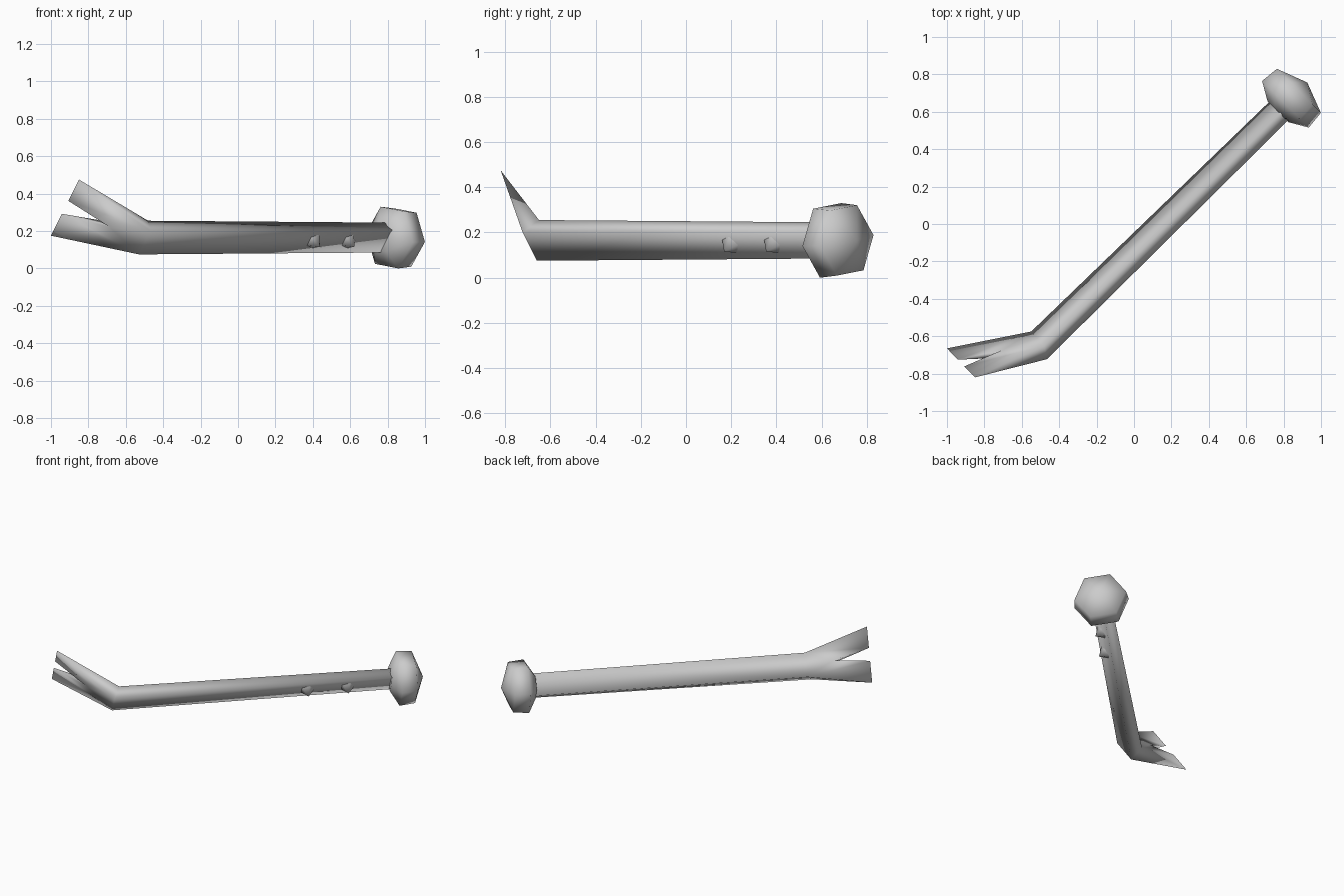
import bpy, bmesh
from math import sin, cos, pi, radians, sqrt
from mathutils import Vector

cube = bpy.data.objects.get("Cube")
if cube:
    bpy.data.objects.remove(cube, do_unlink=True)

steel = bpy.data.materials.new("grey_steel")
steel.use_nodes = True
grey = (0.6, 0.6, 0.6, 1)
steel.diffuse_color = grey
steel.node_tree.nodes["Principled BSDF"].inputs["Base Color"].default_value = grey


def place(a, u, z):
    """Tool space (along shaft, across shaft, up) to world space."""
    return Vector(((a + u) / sqrt(2), (a - u) / sqrt(2), z))


def finish(name, bm, angle):
    bmesh.ops.recalc_face_normals(bm, faces=bm.faces[:])
    mesh = bpy.data.meshes.new(name)
    bm.to_mesh(mesh)
    bm.free()
    mesh.materials.append(steel)
    obj = bpy.data.objects.new(name, mesh)
    bpy.context.collection.objects.link(obj)
    bpy.ops.object.select_all(action='DESELECT')
    obj.select_set(True)
    bpy.context.view_layer.objects.active = obj
    bpy.ops.object.shade_smooth_by_angle(angle=radians(angle))


def add_ring(bm, points):
    return [bm.verts.new(p) for p in points]


def bridge(bm, low, high):
    for i in range(len(low)):
        j = (i + 1) % len(low)
        bm.faces.new((low[i], low[j], high[j], high[i]))


# Shaft: a tilted rectangular bar; corners run top, right, bottom, left
bm = bmesh.new()
bend = add_ring(bm, [place(*c) for c in (
    (-0.80, 0.120, 0.255), (-0.84, 0.182, 0.200),
    (-0.841, 0.092, 0.075), (-0.795, 0.018, 0.130))])
end = add_ring(bm, [place(0.99, u, z) for u, z in (
    (0.135, 0.245), (0.191, 0.205), (0.106, 0.085), (0.050, 0.125))])
bridge(bm, bend, end)
bm.faces.new(end)
top, right, bottom, left = bend

# Claw: the bar narrows to a chisel edge with a V notch cut through it
edge_top = Vector((-0.85, -0.82, 0.475))
edge_low = Vector((-1.0, -0.665, 0.175))
tip_top, notch_top, notch_low, tip_low = [
    bm.verts.new(edge_top.lerp(edge_low, f)) for f in (0, 0.38, 0.61, 1)]
crotch = []
for high, low in ((top, left), (right, bottom)):
    middle = (high.co + low.co) / 2
    root = bm.verts.new(middle.lerp((edge_top + edge_low) / 2, 0.43))
    bm.faces.new((high, low, root))
    bm.faces.new((high, root, notch_top, tip_top))
    bm.faces.new((low, tip_low, notch_low, root))
    crotch.append(root)
bm.faces.new((top, right, tip_top))
bm.faces.new((left, bottom, tip_low))
for notch in (notch_top, notch_low):
    bm.faces.new((*crotch, notch))
finish("shaft_and_claw", bm, 180)

# Faceted six-sided knob at the far end
bm = bmesh.new()
turn = radians(22)
rings = []
for a, r in ((0.969, 0.08), (1.025, 0.178), (1.127, 0.168)):
    corners = [turn + i * pi / 3 for i in range(6)]
    rings.append(add_ring(bm, [
        place(a, 0.12 - r * sin(t), 0.165 + r * cos(t)) for t in corners]))
for low, high in zip(rings, rings[1:]):
    bridge(bm, low, high)
bm.faces.new(rings[0])
apex = bm.verts.new(place(1.19, 0.12, 0.165))
for i in range(6):
    bm.faces.new((rings[-1][i], rings[-1][(i + 1) % 6], apex))
finish("knob", bm, 85)

# Two small spikes on the lower outer face of the bar
for number, a in enumerate((0.427, 0.69), 1):
    bm = bmesh.new()
    base = []
    for i in range(5):
        t = i * 2 * pi / 5
        s = 0.046 * sin(t)
        base.append(bm.verts.new(
            place(a + 0.046 * cos(t), 0.148 + s * 0.58, 0.145 + s * 0.82)))
    tip = bm.verts.new(place(a, 0.148 + 0.05 * 0.82, 0.145 - 0.05 * 0.58))
    bm.faces.new(base)
    for i in range(5):
        bm.faces.new((base[i], base[(i + 1) % 5], tip))
    finish("spike_%d" % number, bm, 60)
